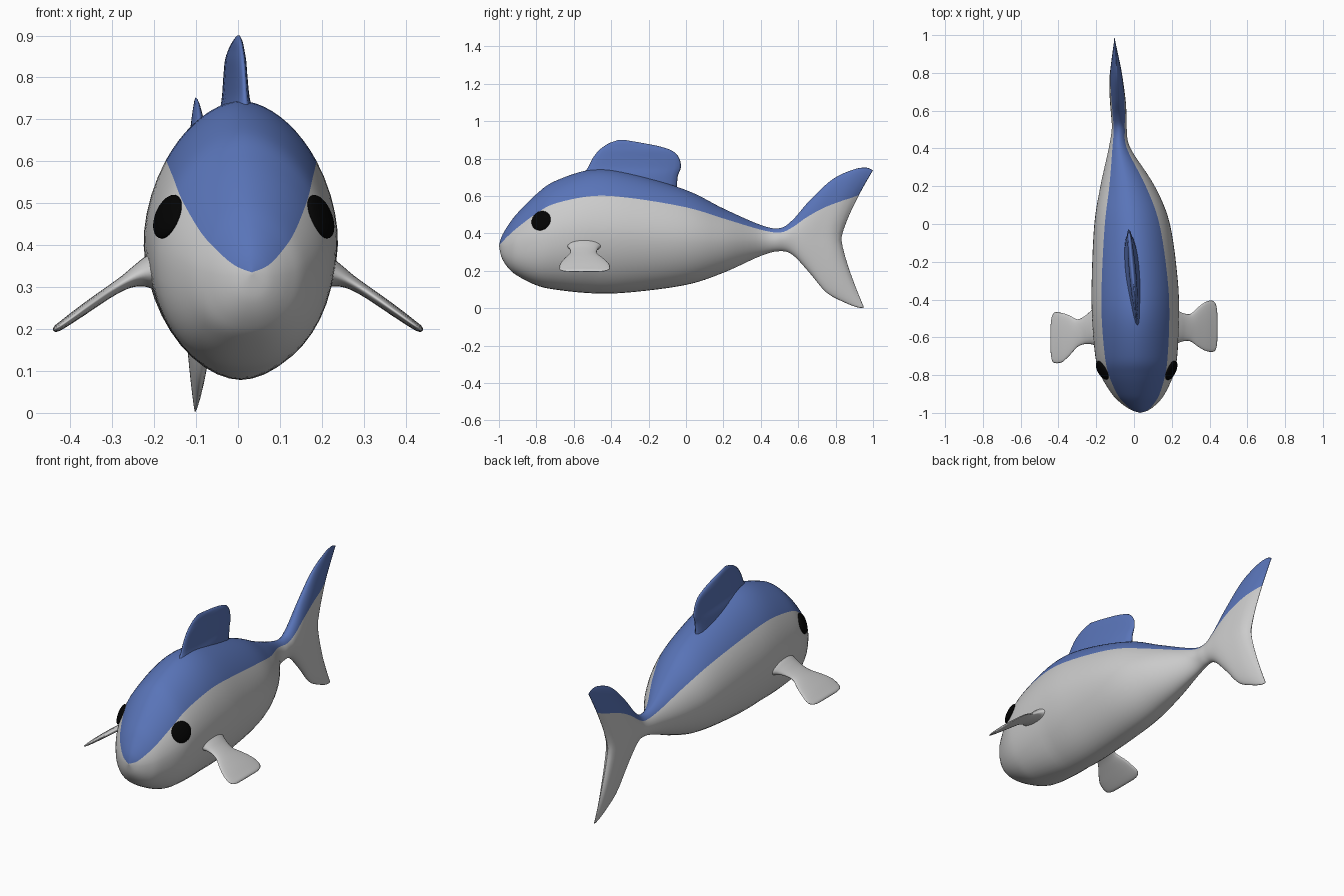
import bpy, bmesh, math
from mathutils import Vector
from mathutils.bvhtree import BVHTree

if "Cube" in bpy.data.objects:
    bpy.data.objects.remove(bpy.data.objects["Cube"])

def material(name, colour):
    m = bpy.data.materials.new(name)
    m.diffuse_color = (*colour, 1)
    m.use_nodes = True
    m.node_tree.nodes["Principled BSDF"].inputs["Base Color"].default_value = m.diffuse_color
    return m

GREY = material("grey", (0.8, 0.8, 0.8))
BLUE = material("blue", (0.1, 0.175, 0.48))
BLACK = material("black", (0.001, 0.001, 0.001))

def refine(rows, steps):
    """Catmull-Rom interpolation of a table of section rows."""
    out = []
    for i in range(len(rows) - 1):
        a, b, c, d = (rows[max(0, min(len(rows) - 1, i + k))] for k in (-1, 0, 1, 2))
        for s in range(steps):
            t = s / steps
            out.append([0.5 * (2*q + (r-p)*t + (2*p-5*q+4*r-w)*t*t + (3*q-p-3*r+w)*t**3)
                        for p, q, r, w in zip(a, b, c, d)])
    return out + [list(rows[-1])]

def loft(name, rings, mats, blue_count=0, caps=True):
    """Skin closed rings; the first blue_count segments use material 1."""
    bm = bmesh.new()
    loops = [[bm.verts.new(p) for p in ring] for ring in rings]
    n = len(loops[0])
    for a, b in zip(loops, loops[1:]):
        for j in range(n):
            k = (j + 1) % n
            f = bm.faces.new((a[j], a[k], b[k], b[j]))
            f.material_index = 1 if j < blue_count else 0
    if caps:
        bm.faces.new(loops[0])
        bm.faces.new(loops[-1])
    else:   # flat end rings are welded shut
        bmesh.ops.remove_doubles(bm, verts=loops[0] + loops[-1], dist=3e-4)
    bmesh.ops.recalc_face_normals(bm, faces=bm.faces[:])
    for f in bm.faces:
        f.smooth = True
    tree = BVHTree.FromBMesh(bm)
    me = bpy.data.meshes.new(name)
    bm.to_mesh(me)
    bm.free()
    for m in mats:
        me.materials.append(m)
    bpy.context.collection.objects.link(bpy.data.objects.new(name, me))
    return tree

# Body sections: y, top z, bottom z, colour line z, centre x, half width
body = [(-1, .3351, .3349, .335, .033, 0),
        (-.985, .385, .27, .352, .032, .046),
        (-.95, .445, .215, .388, .028, .095),
        (-.9, .51, .173, .432, .023, .14),
        (-.8, .61, .123, .507, .016, .193),
        (-.7, .68, .1, .56, .012, .217),
        (-.5, .742, .08, .6, .008, .23),
        (-.3, .722, .085, .59, .004, .228),
        (0, .632, .125, .54, -.01, .2),
        (.2, .533, .19, .48, -.034, .144),
        (.4, .445, .28, .42, -.076, .058),
        (.5, .428, .305, .405, -.078, .04)]
# Tail sections: y at top, middle and bottom, then as above
tail = [(.57, .56, .57, .472, .285, .43, -.08, .04),
        (.66, .63, .66, .575, .19, .485, -.084, .042),
        (.78, .70, .75, .687, .085, .535, -.09, .04),
        (.89, .77, .85, .74, .03, .57, -.096, .034),
        (.96, .81, .92, .752, .004, .59, -.101, .02),
        (1.0, .83, .952, .738, .004, .605, -.104, 0)]
rows = [(r[0], r[0], *r) for r in body] + tail
UP, DOWN = 20, 32

def section(row):
    """Superellipse ring, boxier under the chin."""
    yt, ym, yb, zt, zb, line, cx, hw = row
    up, low = .9, .925 + .25 * max(0, min(1, (-.5 - ym) / .35))
    c, h = (zt + zb) / 2, (zt - zb) / 2
    f = max(-.95, min(.95, (line - c) / h))
    a = math.copysign(math.asin(abs(f) ** (up if f > 0 else low)), f)
    angles = [a + (math.pi - 2*a) * i / UP for i in range(UP)]
    angles += [math.pi - a + (math.pi + 2*a) * i / DOWN for i in range(DOWN)]
    ring = []
    for t in angles:
        s, k = math.sin(t), math.cos(t)
        p = 1 / (up if s > 0 else low)
        x = math.copysign(abs(k) ** p, k)
        z = math.copysign(abs(s) ** p, s)
        y = ym + ((yt if z > 0 else yb) - ym) * abs(z) ** 1.3
        ring.append((cx + hw * x, y, c + h * z))
    return ring

tree = loft("body_and_tail", [section(r) for r in refine(rows, 6)], [GREY, BLUE], UP, False)

def blade(name, rows, mat, warp):
    """Lens-section fin from rows of x, z, front y, rear y, half thickness."""
    rows = refine(rows, 4)
    rings = []
    for i, (x, z, y0, y1, t) in enumerate(rows):
        p, q = rows[max(i - 1, 0)], rows[min(i + 1, len(rows) - 1)]
        d = Vector((q[0] - p[0], q[1] - p[1])).normalized()
        ring = []
        for j in range(24):
            a = math.tau * j / 24
            s = t * math.sin(a)
            ring.append(warp(x + d.y * s, (y0 + y1) / 2 + (y1 - y0) / 2 * math.cos(a), z - d.x * s))
        rings.append(ring)
    loft(name, rings, [mat])

# Dorsal fin, bent with the body
dorsal = [(0, .60, -.58, -.05, .05), (0, .70, -.56, -.045, .038),
          (0, .75, -.525, -.028, .025), (0, .80, -.50, -.035, .02),
          (0, .84, -.47, -.07, .018), (0, .865, -.44, -.14, .014),
          (0, .885, -.405, -.24, .01), (0, .9, -.36, -.33, .003)]
blade("dorsal_fin", dorsal, BLUE, lambda x, y, z: (x - .005 - .09 * (y + .28), y, z))

# Side fins; the left one sweeps slightly forward
side = [(.15, .345, -.66, -.42, .05), (.205, .336, -.645, -.44, .042),
        (.235, .328, -.63, -.46, .028), (.265, .314, -.62, -.473, .018),
        (.30, .293, -.622, -.475, .014),
        (.34, .266, -.65, -.44, .013), (.38, .238, -.672, -.412, .012),
        (.415, .213, -.677, -.406, .01), (.433, .201, -.665, -.425, .008),
        (.44, .196, -.63, -.46, .003)]
blade("right_side_fin", side, GREY, lambda x, y, z: (x, y, z))
blade("left_side_fin", side, GREY,
      lambda x, y, z: (-x, y - .06 * max(0, min(1, (x - .22) / .16)), z))

# Eyes, flattened and laid on the head surface
for name, sx in (("right_eye", 1), ("left_eye", -1)):
    hit, normal, _, _ = tree.ray_cast(Vector((sx, -.775, .468)), Vector((-sx, 0, 0)))
    bpy.ops.mesh.primitive_uv_sphere_add(segments=32, ring_count=16, radius=1, location=hit)
    eye = bpy.context.object
    eye.name = name
    eye.scale = (.055, .055, .018)
    eye.rotation_euler = normal.to_track_quat('Z', 'Y').to_euler()
    eye.data.materials.append(BLACK)
    bpy.ops.object.shade_smooth()
